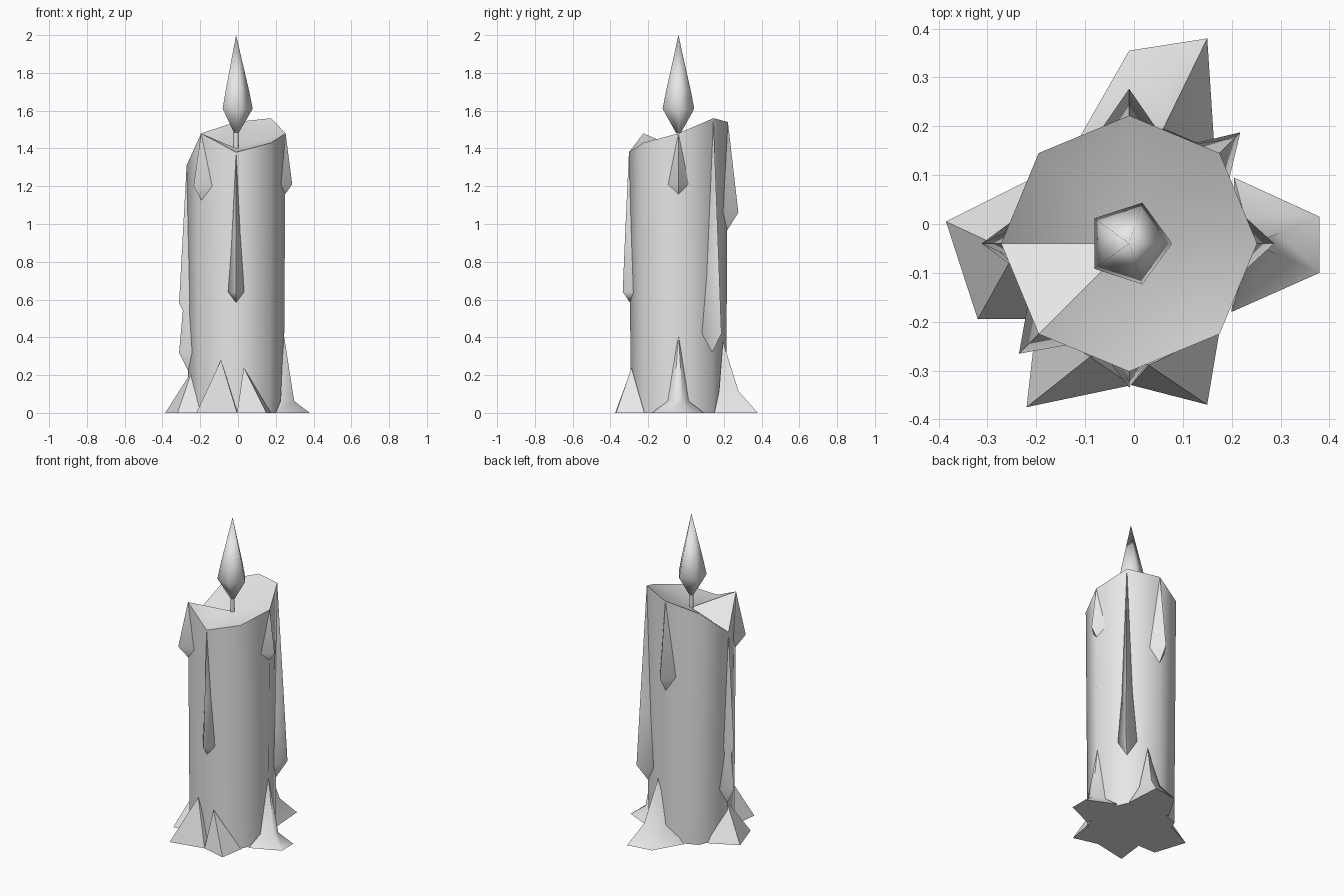
import bpy, bmesh, math
from mathutils import Vector

cube = bpy.data.objects.get("Cube")
if cube:
    bpy.data.objects.remove(cube, do_unlink=True)

wax_grey = bpy.data.materials.new("light_grey")
wax_grey.use_nodes = True
wax_grey.diffuse_color = (0.8, 0.8, 0.8, 1)
wax_grey.node_tree.nodes["Principled BSDF"].inputs["Base Color"].default_value = (0.8, 0.8, 0.8, 1)

CX, CY, R = -0.01, -0.04, 0.262


def finish(bm, name, angle):
    """Turn a bmesh into a smooth shaded object with sharp corners kept."""
    bmesh.ops.recalc_face_normals(bm, faces=bm.faces[:])
    mesh = bpy.data.meshes.new(name)
    bm.to_mesh(mesh)
    bm.free()
    mesh.materials.append(wax_grey)
    mesh.shade_smooth()
    mesh.set_sharp_from_angle(angle=math.radians(angle))
    obj = bpy.data.objects.new(name, mesh)
    bpy.context.collection.objects.link(obj)
    return obj


def polar(angle, radius, z, side=0.0):
    """Point around the candle axis, shifted sideways along the tangent."""
    c, s = math.cos(math.radians(angle)), math.sin(math.radians(angle))
    return Vector((CX + c * radius - s * side, CY + s * radius + c * side, z))


def bridge(bm, low, high):
    n = len(low)
    for i in range(n):
        j = (i + 1) % n
        bm.faces.new((low[i], low[j], high[j], high[i]))


def lathe(name, sides, profile, angle, tip=None):
    """Stack of rings around the axis, closed by caps or a tip."""
    bm = bmesh.new()
    rings = [[bm.verts.new(polar(360 * i / sides, r, z)) for i in range(sides)] for r, z in profile]
    for low, high in zip(rings, rings[1:]):
        bridge(bm, low, high)
    bm.faces.new(rings[0])
    if tip is None:
        bm.faces.new(rings[-1])
    else:
        top = bm.verts.new(polar(0, 0, tip))
        for i in range(sides):
            bm.faces.new((rings[-1][i], rings[-1][(i + 1) % sides], top))
    return finish(bm, name, angle)


# Candle body: octagon with an uneven melted rim and a sunken middle
rim = [1.48, 1.56, 1.54, 1.48, 1.31, 1.48, 1.38, 1.43]
bm = bmesh.new()
low = [bm.verts.new(polar(45 * i, R - 0.01, 0)) for i in range(8)]
high = [bm.verts.new(polar(45 * i, R, z)) for i, z in enumerate(rim)]
bridge(bm, low, high)
bm.faces.new(low)
middle = bm.verts.new(polar(0, 0, 1.40))
for i in range(8):
    bm.faces.new((high[i], high[(i + 1) % 8], middle))
finish(bm, "candle_body", 50)

# Wick and flame
lathe("wick", 6, [(0.013, 1.38), (0.013, 1.52)], 65)
lathe("flame", 5, [(0.015, 1.485), (0.088, 1.61), (0.07, 1.70)], 78, tip=2.0)


def drip(name, angle, sections, tip):
    """Wax run hanging from a rim corner; sections are height, half width, bulge."""
    bm = bmesh.new()
    top = bm.verts.new(polar(angle, R, rim[angle // 45]))
    rings = []
    for z, width, bulge in sections:
        edge = R - 0.42 * width - 0.012
        rings.append([bm.verts.new(p) for p in (
            polar(angle, edge, z, -width),
            polar(angle, R + bulge, z),
            polar(angle, edge, z, width),
            polar(angle, R - 0.08, z))])
    for a, b in zip(rings, rings[1:]):
        bridge(bm, a, b)
    end = bm.verts.new(polar(angle, R - 0.015, tip))
    for i in range(4):
        j = (i + 1) % 4
        bm.faces.new((top, rings[0][i], rings[0][j]))
        bm.faces.new((end, rings[-1][j], rings[-1][i]))
    finish(bm, name, 75)


drip("drip_left", 0, [(1.21, 0.07, 0.035)], 1.14)
drip("drip_back_left", 45, [(0.75, 0.035, 0.043), (0.42, 0.06, 0.06)], 0.31)
drip("drip_back", 90, [(1.06, 0.065, 0.055)], 0.95)
drip("drip_right", 180, [(0.58, 0.03, 0.04), (0.54, 0.025, 0.02), (0.32, 0.055, 0.04)], 0.21)
drip("drip_front_right", 225, [(1.2, 0.068, 0.057)], 1.11)
drip("drip_front", 270, [(0.95, 0.03, 0.02), (0.64, 0.05, 0.033)], 0.57)


def foot(name, peak, base, flare=None):
    """Pooled wax at the base; flare bends the slope outward near the ground."""
    bm = bmesh.new()
    peak = Vector(peak)
    ground = [Vector((x, y, 0)) for x, y in base]
    rows = [[bm.verts.new(p) for p in ground]]
    if flare:
        reach, rise = flare
        mids = []
        for p in ground:
            m = peak.lerp(p, reach)
            m.z = peak.z * rise
            mids.append(bm.verts.new(m))
        rows.append(mids)
    for a, b in zip(rows, rows[1:]):
        bridge(bm, a, b)
    point = bm.verts.new(peak)
    upper = rows[-1]
    for i in range(len(upper)):
        bm.faces.new((upper[i], upper[(i + 1) % len(upper)], point))
    bm.faces.new(rows[0])
    finish(bm, name, 60)


foot("foot_left", (0.242, -0.04, 0.42),
     [(0.2, -0.18), (0.38, -0.1), (0.38, 0.015), (0.205, 0.095)], (0.4, 0.15))
foot("foot_back", (0.06, 0.195, 0.38),
     [(0.165, 0.15), (0.15, 0.38), (-0.01, 0.355), (-0.11, 0.18)], (0.45, 0.3))
foot("foot_right", (-0.245, -0.06, 0.22),
     [(-0.215, 0.09), (-0.385, 0.005), (-0.32, -0.195), (-0.2, -0.195)])
foot("foot_front_right", (-0.09, -0.272, 0.28),
     [(-0.2, -0.2), (-0.22, -0.375), (-0.005, -0.33), (0.0, -0.26)])
foot("foot_front_left", (0.03, -0.289, 0.24),
     [(-0.005, -0.26), (-0.005, -0.33), (0.15, -0.37), (0.175, -0.22)])
